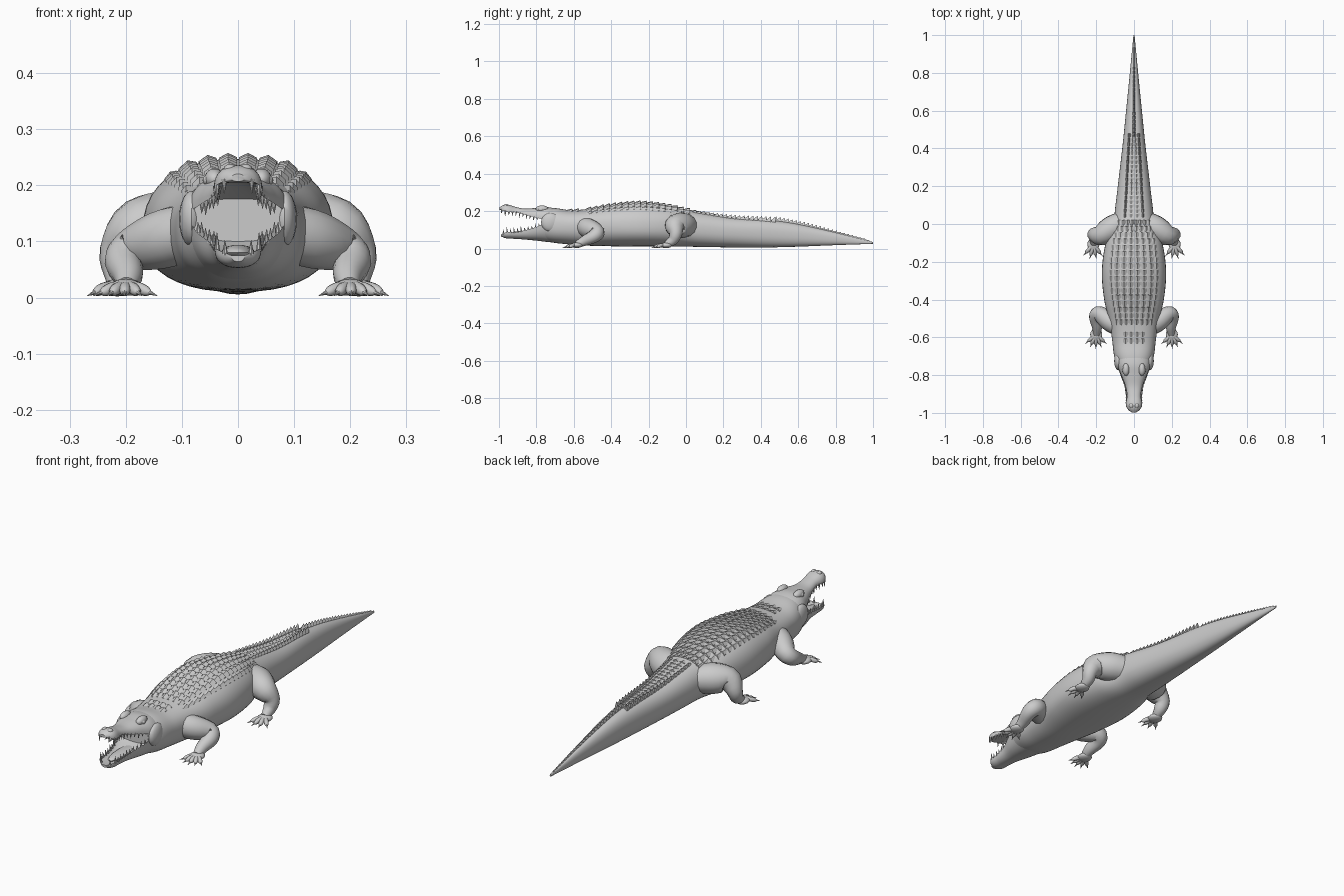
import bpy, bmesh, math
from mathutils import Vector, Matrix, Quaternion

if "Cube" in bpy.data.objects:
    bpy.data.objects.remove(bpy.data.objects["Cube"])


def interp(table, t):
    # smooth Hermite interpolation of rows keyed by their first value
    t = min(max(t, table[0][0]), table[-1][0])
    i = 0
    while i < len(table) - 2 and t > table[i + 1][0]:
        i += 1
    a, b = table[i], table[i + 1]
    p, q = table[max(i - 1, 0)], table[min(i + 2, len(table) - 1)]
    h = b[0] - a[0]
    u = (t - a[0]) / h
    out = []
    for k in range(1, len(a)):
        m0 = (b[k] - p[k]) / (b[0] - p[0]) * h
        m1 = (q[k] - a[k]) / (q[0] - a[0]) * h
        out.append((2*u**3 - 3*u*u + 1) * a[k] + (u**3 - 2*u*u + u) * m0
                   + (3*u*u - 2*u**3) * b[k] + (u**3 - u*u) * m1)
    return out


def finish(name, bm, angle=40):
    bmesh.ops.recalc_face_normals(bm, faces=bm.faces)
    me = bpy.data.meshes.new(name)
    bm.to_mesh(me)
    bm.free()
    ob = bpy.data.objects.new(name, me)
    bpy.context.collection.objects.link(ob)
    bpy.ops.object.select_all(action='DESELECT')
    ob.select_set(True)
    bpy.context.view_layer.objects.active = ob
    bpy.ops.object.shade_smooth_by_angle(angle=math.radians(angle))
    return ob


def skin(bm, rings):
    n = len(rings[0])
    for a, b in zip(rings, rings[1:]):
        for i in range(n):
            bm.faces.new((a[i], a[(i + 1) % n], b[(i + 1) % n], b[i]))
    bm.faces.new(rings[0])
    bm.faces.new(rings[-1])


def loft(name, table, steps, n=40, p=0.85):
    # sections along y: half width, bottom, top, height of the widest point
    bm = bmesh.new()
    rings = []
    for s in range(steps + 1):
        y = table[0][0] + (table[-1][0] - table[0][0]) * s / steps
        w, zb, zt, zm = interp(table, y)
        ring = []
        for i in range(n):
            a = math.tau * i / n
            c, d = math.cos(a), math.sin(a)
            x = w * math.copysign(abs(c) ** p, c)
            z = zm + (zt - zm if d > 0 else zb - zm) * abs(d) ** p
            ring.append(bm.verts.new((x, y, z)))
        rings.append(ring)
    skin(bm, rings)
    return finish(name, bm)


def tube(bm, pts, steps=18, n=14):
    table = [(i, *p) for i, p in enumerate(pts)]
    rows = [interp(table, (len(pts) - 1) * s / steps) for s in range(steps + 1)]
    pos = [Vector(r[:3]) for r in rows]
    q, prev, rings = Quaternion(), Vector((0, 0, 1)), []
    for i, c in enumerate(pos):
        t = (pos[min(i + 1, steps)] - pos[max(i - 1, 0)]).normalized()
        q = prev.rotation_difference(t) @ q
        prev = t
        rings.append([bm.verts.new(c + q @ Vector((math.cos(math.tau*k/n), math.sin(math.tau*k/n), 0)) * rows[i][3])
                      for k in range(n)])
    skin(bm, rings)


def ball(bm, c, size):
    bmesh.ops.create_uvsphere(bm, u_segments=16, v_segments=10, radius=1,
                              matrix=Matrix.Translation(c) @ Matrix.Diagonal((*size, 1)))


def spike(bm, base, tip, r, n=8):
    base, tip = Vector(base), Vector(tip)
    d = tip - base
    m = Matrix.Translation((base + tip) / 2) @ d.to_track_quat('Z', 'Y').to_matrix().to_4x4()
    bmesh.ops.create_cone(bm, cap_ends=True, segments=n, radius1=r, radius2=r * .08, depth=d.length, matrix=m)


# body, neck and tail
BODY = [(-.77, .08, .045, .213, .13), (-.70, .105, .03, .216, .12), (-.62, .115, .022, .205, .12),
        (-.52, .13, .015, .212, .12), (-.4, .158, .012, .233, .12), (-.25, .17, .01, .247, .115),
        (-.1, .15, .01, .232, .115), (0, .112, .01, .21, .11), (.1, .098, .008, .192, .10),
        (.25, .08, .006, .168, .09), (.45, .057, .006, .152, .08), (.6, .042, .01, .13, .07),
        (.8, .022, .018, .085, .05), (1, .003, .025, .035, .03)]
loft("body", BODY, 110)

# jaws, hollowed on the mouth side
UPPER = [(-.997, .012, .207, .22, .212), (-.98, .034, .205, .231, .203), (-.955, .043, .205, .235, .195),
         (-.91, .037, .205, .222, .193), (-.86, .045, .2, .213, .18), (-.8, .068, .185, .217, .165),
         (-.74, .09, .165, .221, .148), (-.66, .09, .13, .205, .12)]
LOWER = [(-.988, .012, .064, .075, .075), (-.965, .038, .055, .072, .086), (-.92, .042, .052, .07, .088),
         (-.86, .05, .048, .075, .098), (-.8, .072, .042, .09, .115), (-.74, .09, .035, .11, .138),
         (-.66, .1, .028, .13, .1)]
loft("upper_jaw", UPPER, 50)
loft("lower_jaw", LOWER, 50)

bm = bmesh.new()
ball(bm, (0, -.85, .08), (.03, .1, .014))
finish("tongue", bm)

# teeth along both rims
bm = bmesh.new()
for s in (-1, 1):
    for table, d in ((UPPER, -1), (LOWER, 1)):
        for i in range(11):
            y = table[0][0] + .01 + .019 * i
            w, zb, zt, zm = interp(table, y)
            size = (.022, .03, .02, .026)[i % 4] * (1 - .03 * i)
            x = s * w * .92
            spike(bm, (x, y + .003, zm - d * .004), (x * 1.02, y, zm + d * size), .0055)
finish("teeth", bm)

# brows, eyes, cheeks and nostrils
bm = bmesh.new()
for s in (-1, 1):
    ball(bm, (s * .042, -.77, .211), (.018, .034, .019))
    ball(bm, (s * .053, -.775, .209), (.01, .014, .01))
    ball(bm, (s * .083, -.725, .14), (.022, .05, .05))
    ball(bm, (s * .014, -.962, .228), (.012, .014, .01))
finish("head_bumps", bm)


def back_z(x, y):
    w, zb, zt, zm = interp(BODY, y)
    f = min(abs(x) / w, 1)
    return zm + (zt - zm) * (1 - f ** (2 / .85)) ** (.85 / 2)


def scute(bm, x, y, dx, dy, h):
    # keeled plate, highest at its rear
    def v(px, py, up):
        return bm.verts.new((px, py, back_z(px, py) + up))
    a, b = v(x - dx, y - dy, -.003), v(x + dx, y - dy, -.003)
    c, d = v(x + dx, y + dy, h * .3), v(x - dx, y + dy, h * .3)
    e, f = v(x, y - dy, h * .25), v(x, y + dy * .8, h)
    g, k = v(x + dx, y + dy, -.006), v(x - dx, y + dy, -.006)
    for face in ((a, e, f, d), (e, b, c, f), (a, b, e), (d, f, c, g, k), (b, g, c), (a, d, k), (a, k, g, b)):
        bm.faces.new(face)


# armour rows on the back and nape
bm = bmesh.new()
for r in range(17):
    y = -.52 + .033 * r
    k = interp(BODY, y)[0] / .17
    for col in (.018, .054, .09, .121):
        for s in (-1, 1):
            flank = col > .1
            scute(bm, s * col * k, y, (.011 if flank else .016) * k, .0145, .007 if flank else .011)
for y in (-.62, -.585):
    for x in (-.045, -.016, .016, .045):
        scute(bm, x, y, .013, .014, .009)
finish("back_scutes", bm, 20)

# paired tail ridges that merge into a single crest
bm = bmesh.new()
for r in range(19):
    y = .045 + .0235 * r
    w = interp(BODY, y)[0]
    for s in (-1, 1):
        scute(bm, s * w * .46, y, .006, .011, .012 + .014 * r / 18)
        scute(bm, s * w * .16, y, w * .12, .010, .006)
for r in range(24):
    y = .475 + .0215 * r
    scute(bm, 0, y, .008 * (1 - .7 * r / 23), .0115, .024 - .018 * r / 23)
finish("tail_crest", bm, 20)

# legs: limb path, palm, fanned toes with claws
LEGS = {
    "front_leg": ([(.07, -.55, .12, .05), (.13, -.515, .105, .053), (.185, -.475, .085, .041), (.203, -.495, .064, .035),
                   (.196, -.545, .04, .027), (.198, -.585, .02, .018)],
                  (.2, -.585, .018), (-48, -22, 2, 26, 50), .058),
    "hind_leg": ([(.06, .01, .12, .06), (.12, -.025, .125, .067), (.178, -.06, .12, .055), (.212, -.055, .08, .036),
                  (.212, -.07, .045, .028), (.213, -.105, .02, .018)],
                 (.215, -.108, .017), (-38, -12, 14, 42), .062),
}
for name, (path, palm, fan, reach) in LEGS.items():
    for s, side in ((1, "right"), (-1, "left")):
        bm = bmesh.new()
        tube(bm, [(s * x, y, z, r) for x, y, z, r in path])
        ball(bm, (s * palm[0], palm[1], palm[2]), (.032, .034, .015))
        for a in fan:
            dx, dy = s * math.sin(math.radians(a)), -math.cos(math.radians(a))

            def at(d, z):
                return (s * palm[0] + dx * d, palm[1] + dy * d, z)
            tube(bm, [(*at(.01, .018), .011), (*at(reach * .55, .017), .0105),
                      (*at(reach * .85, .011), .009), (*at(reach, .009), .004)], 8, 10)
            spike(bm, at(reach * .88, .011), at(reach + .018, .003), .0055)
        finish(side + "_" + name, bm)
